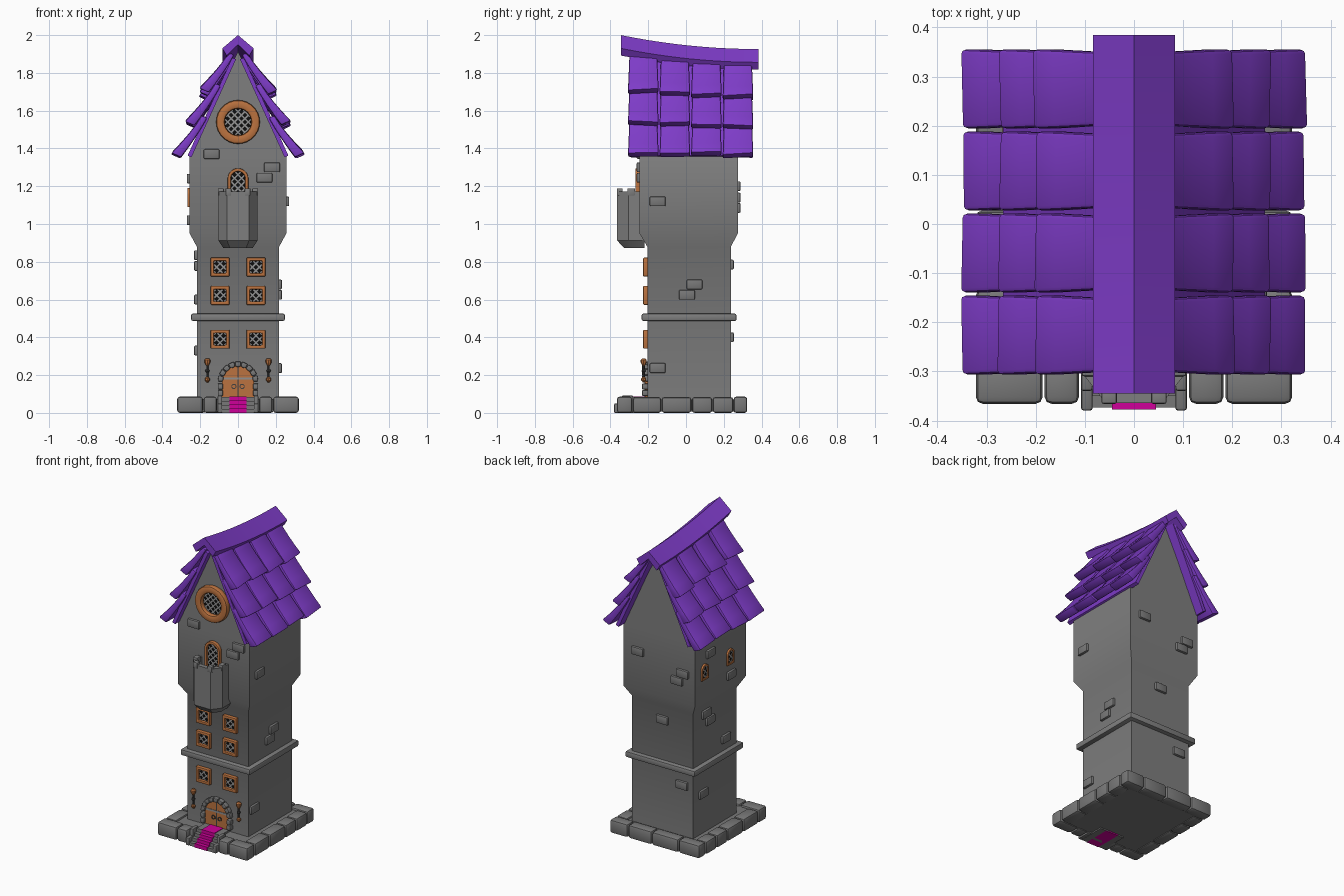
import bpy, bmesh, math, random
from mathutils import Vector, Matrix

if "Cube" in bpy.data.objects:
    bpy.data.objects.remove(bpy.data.objects["Cube"])

random.seed(4)


def material(name, rgb):
    m = bpy.data.materials.new(name)
    m.diffuse_color = (*rgb, 1)
    m.use_nodes = True
    m.node_tree.nodes["Principled BSDF"].inputs["Base Color"].default_value = m.diffuse_color
    return m


WALL = material("wall grey", (0.21, 0.21, 0.21))
STONE = material("stone grey", (0.19, 0.19, 0.19))
PURPLE = material("roof purple", (0.21, 0.045, 0.58))
ORANGE = material("orange wood", (0.50, 0.17, 0.05))
PINK = material("carpet magenta", (0.62, 0.0, 0.32))
BLACK = material("window black", (0.004, 0.004, 0.004))
LATTICE = material("lattice grey", (0.28, 0.28, 0.28))
IRON = material("dark iron", (0.05, 0.05, 0.05))


def add(name, verts, faces, mat, bevel=0):
    bm = bmesh.new()
    vs = [bm.verts.new(v) for v in verts]
    for f in faces:
        bm.faces.new([vs[i] for i in f])
    bmesh.ops.recalc_face_normals(bm, faces=bm.faces)
    if bevel:
        edges = [e for e in bm.edges if len(e.link_faces) == 2 and e.calc_face_angle() > 0.6]
        bmesh.ops.bevel(bm, geom=edges, offset=bevel, segments=2, profile=0.5,
                        affect='EDGES', clamp_overlap=True)
    me = bpy.data.meshes.new(name)
    bm.to_mesh(me)
    bm.free()
    me.materials.append(mat)
    ob = bpy.data.objects.new(name, me)
    bpy.context.collection.objects.link(ob)
    return ob


def loft(name, loops, mat, bevel=0, closed=False):
    """Skin equal loops; cap the ends, or join last to first when closed."""
    n, m = len(loops[0]), len(loops)
    faces = []
    for k in range(m if closed else m - 1):
        a, b = k * n, ((k + 1) % m) * n
        faces += [(a + i, a + (i + 1) % n, b + (i + 1) % n, b + i) for i in range(n)]
    if not closed:
        faces += [tuple(range(n)), tuple(range((m - 1) * n, m * n))]
    return add(name, [v for l in loops for v in l], faces, mat, bevel)


def box(name, x0, x1, y0, y1, z0, z1, mat, bevel=0):
    loops = [[(x0, y0, z), (x1, y0, z), (x1, y1, z), (x0, y1, z)] for z in (z0, z1)]
    return loft(name, loops, mat, bevel)


# Wall planes: map (along, up, outward) to the world
def front(y):
    return lambda u, v, d: (u, y - d, v)


def back(y):
    return lambda u, v, d: (u, y + d, v)


def side(x, s):
    return lambda u, v, d: (x + s * d, u, v)


# Outlines, all convex and counter-clockwise
def rect(cu, cv, w, h):
    return [(cu - w, cv - h), (cu + w, cv - h), (cu + w, cv + h), (cu - w, cv + h)]


def disc(cu, cv, r, n=32):
    return [(cu + r * math.cos(2 * math.pi * i / n), cv + r * math.sin(2 * math.pi * i / n)) for i in range(n)]


def arch(cu, v0, top, r, n=14):
    c = top - r
    return [(cu - r, v0), (cu + r, v0)] + [
        (cu + r * math.cos(math.pi * i / n), c + r * math.sin(math.pi * i / n)) for i in range(n + 1)]


def prism(name, place, outline, d0, d1, mat, bevel=0):
    return loft(name, [[place(u, v, d) for u, v in outline] for d in (d0, d1)], mat, bevel)


def lattice(name, place, outline, d, step=0.026, w=0.004):
    centre = sum((Vector(p) for p in outline), Vector((0, 0))) / len(outline)
    verts, faces = [], []
    for sgn in (1, -1):
        dr = Vector((1, sgn)).normalized()
        nr = Vector((-dr.y, dr.x))
        for k in range(-5, 6):
            o, lo, hi = centre + nr * (k + 0.5) * step, -1, 1
            for i, p in enumerate(outline):       # clip the bar to the outline
                a = Vector(p)
                e = Vector(outline[(i + 1) % len(outline)]) - a
                c0, c1 = e.cross(o - a), e.cross(dr)
                if abs(c1) < 1e-9:
                    lo, hi = (lo, hi) if c0 >= 0 else (1, -1)
                elif c1 > 0:
                    lo = max(lo, -c0 / c1)
                else:
                    hi = min(hi, -c0 / c1)
            if hi - lo > 0.004:
                faces.append(range(len(verts), len(verts) + 4))
                for t, s in ((lo, -w), (hi, -w), (hi, w), (lo, w)):
                    q = o + dr * t + nr * s
                    verts.append(place(q.x, q.y, d + 0.0005 * sgn))
    add(name, verts, faces, LATTICE)


def window(name, place, outer, inner, depth=0.022, bevel=0.005):
    loops = [[place(u, v, d) for u, v in o] for o, d in
             ((outer, -0.005), (outer, depth), (inner, depth), (inner, -0.005))]
    loft(name + "_frame", loops, ORANGE, bevel, closed=True)
    prism(name + "_glass", place, inner, -0.004, 0.004, BLACK)
    lattice(name + "_lattice", place, inner, 0.008)


# Tower body with flare and gable
def ring(hx, y0, y1, z):
    return [(-hx, y0, z), (hx, y0, z), (hx, y1, z), (-hx, y1, z)]


LO, HI = (0.218, -0.205, 0.238), (0.256, -0.246, 0.274)
levels = [ring(*LO, 0.04), ring(*LO, 0.88), ring(*HI, 0.95), ring(*HI, 1.36)]
verts = [v for l in levels for v in l] + [(0, HI[1], 1.915), (0, HI[2], 1.88)]
faces = [(4 * k + i, 4 * k + (i + 1) % 4, 4 * k + 4 + (i + 1) % 4, 4 * k + 4 + i)
         for k in range(3) for i in range(4)]
faces += [(0, 1, 2, 3), (12, 13, 16), (14, 15, 17), (13, 14, 17, 16), (15, 12, 16, 17)]
add("tower", verts, faces, WALL)
box("belt_course", -0.248, 0.248, -0.235, 0.267, 0.487, 0.525, WALL, 0.008)

# Base floor and border stones
box("base_floor", -0.29, 0.29, -0.30, 0.29, 0.008, 0.072, STONE)
for s in (-1, 1):
    for a, b in ((0.112, 0.182), (0.186, 0.322)):
        box("front_stone", *sorted((s * a, s * b)), -0.366, -0.285, 0, 0.086, STONE, 0.014)
    cuts = [-0.283, -0.13, 0.03, 0.14, 0.252]
    for a, b in zip(cuts, cuts[1:]):
        box("side_stone", *sorted((s * 0.245, s * 0.322)), a + 0.002, b - 0.002, 0, 0.084, STONE, 0.014)
cuts = [-0.322, -0.17, 0.02, 0.19, 0.322]
for a, b in zip(cuts, cuts[1:]):
    box("back_stone", a + 0.002, b - 0.002, 0.252, 0.324, 0, 0.086, STONE, 0.014)

# Front steps, carpet and side walls
for i in range(4):
    y, z = -0.374 + 0.024 * i, 0.021 * (i + 1)
    box("step", -0.086, 0.086, y, -0.2, 0, z, STONE)
    box("carpet", -0.045, 0.045, y - 0.004, -0.2, 0, z + 0.004, PINK)
for s in (-1, 1):
    for y, z in ((-0.38, 0.05), (-0.34, 0.092)):
        box("step_wall", *sorted((s * 0.084, s * 0.108)), y, -0.28, 0, z, STONE, 0.006)

# Door with stone arch, straps and ring handles
wall = front(LO[1])
prism("door", wall, arch(0, 0.085, 0.25, 0.085), 0, 0.012, ORANGE)
prism("door_split", wall, rect(0, 0.165, 0.002, 0.08), 0, 0.014, IRON)
prism("door_strap", wall, rect(0, 0.182, 0.08, 0.006), 0, 0.015, LATTICE)
for s in (-1, 1):
    loops = [[wall(u, v, d) for u, v in disc(s * 0.022, 0.14, r, 12)]
             for r, d in ((0.014, 0.01), (0.014, 0.018), (0.009, 0.018), (0.009, 0.01))]
    loft("door_handle", loops, IRON, closed=True)
    for v in (0.105, 0.14):
        prism("door_jamb", wall, rect(s * 0.093, v, 0.014, 0.016), -0.005, 0.028, STONE, 0.006)
for i in range(9):
    a = math.pi * (i + 0.5) / 9
    q = [(r * math.cos(a + t), 0.165 + r * math.sin(a + t))
         for r, t in ((0.08, -0.16), (0.108, -0.16), (0.108, 0.16), (0.08, 0.16))]
    prism("arch_stone", wall, q, -0.005, 0.028, STONE, 0.006)

# Torches beside the door
for s in (-1, 1):
    def lathe(name, prof, mat):
        loft(name, [[(s * 0.162 + r * math.cos(k * math.pi / 4), -0.224 + r * math.sin(k * math.pi / 4), z)
                     for k in range(8)] for r, z in prof], mat)
    lathe("torch_pole", ((0.006, 0.17), (0.006, 0.26)), IRON)
    lathe("torch_cup", ((0.007, 0.25), (0.016, 0.268), (0.016, 0.28), (0.009, 0.288)), ORANGE)
    lathe("torch_foot", ((0.005, 0.162), (0.013, 0.172), (0.013, 0.182), (0.005, 0.192)), ORANGE)
    lathe("torch_collar", ((0.008, 0.215), (0.012, 0.222), (0.008, 0.23)), IRON)

# Windows
for s in (-1, 1):
    for z in (0.39, 0.622, 0.772):
        window("square_window", wall, rect(s * 0.095, z, 0.05, 0.05), rect(s * 0.095, z, 0.032, 0.032))
upper = front(HI[1])
window("round_window", upper, disc(0, 1.54, 0.116), disc(0, 1.54, 0.07), 0.035, 0.012)
window("balcony_window", upper, arch(0, 1.08, 1.295, 0.055), arch(0, 1.095, 1.278, 0.038))
for y in (-0.08, 0.18):
    window("left_window", side(-HI[0], -1), arch(y, 1.09, 1.19, 0.035), arch(y, 1.103, 1.178, 0.022), 0.012, 0.003)

# Balcony: faceted hollow tub with corner merlons
plan = [(-0.104, -0.22), (-0.104, -0.305), (-0.058, -0.364), (0.058, -0.364), (0.104, -0.305), (0.104, -0.22)]


def tub(k, z):
    return [(x * k, -0.22 + (y + 0.22) * k, z) for x, y in plan]


loft("balcony", [tub(0.74, 0.872), tub(1, 0.912), tub(1, 1.172), tub(0.8, 1.172), tub(0.8, 1.08)], WALL)
for s in (-1, 1):
    box("merlon", *sorted((s * 0.075, s * 0.106)), -0.31, -0.27, 1.15, 1.188, WALL, 0.004)
    box("merlon", *sorted((s * 0.035, s * 0.066)), -0.366, -0.335, 1.15, 1.188, WALL, 0.004)

# Scattered wall bricks, by wall
bricks = [(upper, ((-0.14, 1.37), (0.18, 1.3), (0.14, 1.245))),
          (side(HI[0], 1), ((-0.15, 1.12),)),
          (side(LO[0], 1), ((0.045, 0.68), (0.005, 0.625), (-0.15, 0.237))),
          (side(-HI[0], -1), ((0.12, 1.24), (-0.09, 1.02))),
          (side(-LO[0], -1), ((0.11, 0.835), (0.07, 0.778), (-0.09, 0.6), (0.14, 0.33))),
          (back(HI[2]), ((0.15, 1.2), (-0.17, 1.14), (-0.13, 1.085))),
          (back(LO[2]), ((0, 0.785), (-0.14, 0.4)))]
for place, spots in bricks:
    for u, v in spots:
        prism("wall_brick", place, rect(u, v, 0.042, 0.026), -0.01, 0.015, STONE, 0.007)


# Roof: sagging ridge cap, under-boards and three rows of flared tiles per side
def sag(y):
    t = (y + 0.345) / 0.73
    return -0.074 * (2 * t - t * t)


cap = [(0, 2.0), (0.083, 1.93), (0.06, 1.892), (0, 1.95), (-0.06, 1.892), (-0.083, 1.93)]
ys = [-0.345 + 0.073 * i for i in range(11)]
loft("ridge_cap", [[(x, y, z + sag(y)) for x, z in cap] for y in ys], PURPLE)


def slope(s, k, n, y, dz=0):
    return (s * (0.414 * k + 0.91 * n), y, 1.9 - 0.91 * k + 0.414 * n + dz)


for s in (-1, 1):
    loft("roof_board", [[slope(s, k, n, y) for k, n in ((0.03, -0.002), (0.6, -0.002), (0.6, 0.02), (0.03, 0.02))]
                        for y in (-0.29, 0.335)], PURPLE)
    for row, (k0, k1) in enumerate(((0.03, 0.268), (0.2, 0.445), (0.375, 0.622))):
        for col in range(4):
            yc = -0.226 + 0.167 * col
            dz = (sag(yc) + 0.05) * (0.7, 0.4, 0.0)[row]
            end = k1 + random.uniform(-0.008, 0.008)
            skew = random.uniform(-0.006, 0.006)
            loops = []
            for j in range(5):
                t = j / 4
                hw, lift = 0.073 + 0.008 * t, t ** 1.4
                lo, hi = 0.008 + 0.040 * lift, 0.04 + 0.064 * lift
                loops.append([slope(s, k0 + (end - k0) * t + skew * w * t, n, yc + w * hw, dz)
                              for w, n in ((-1, lo), (1, lo), (1, hi), (-1, hi))])
            loft("roof_tile", loops, PURPLE, 0.009)

# Smooth shading with sharp edges kept
for ob in bpy.data.objects:
    ob.select_set(True)
bpy.context.view_layer.objects.active = bpy.data.objects["tower"]
bpy.ops.object.shade_smooth_by_angle(angle=math.radians(32))
